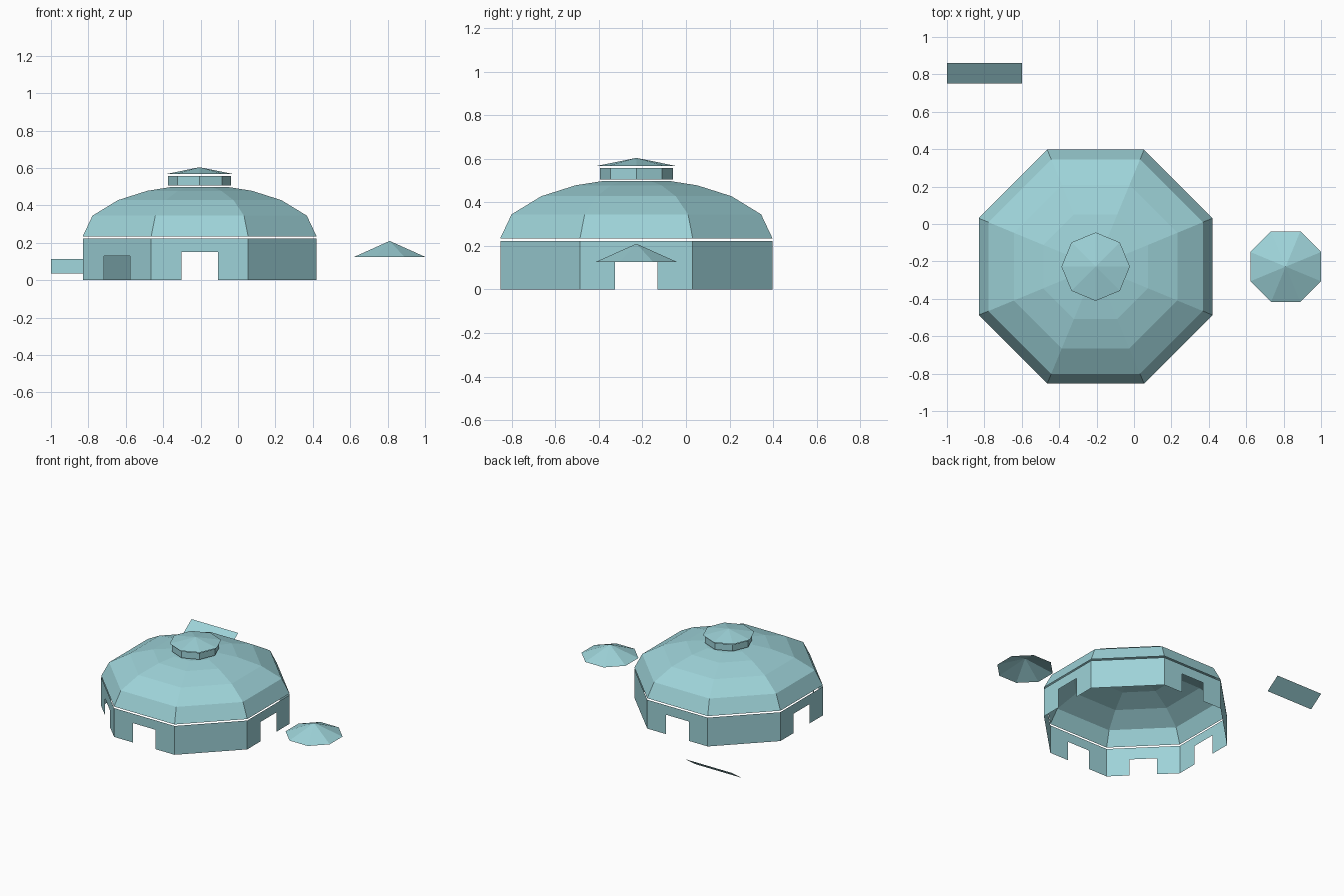
import bpy, bmesh, math
from mathutils import Vector

if "Cube" in bpy.data.objects:
    bpy.data.objects.remove(bpy.data.objects["Cube"])

CX, CY = -0.205, -0.228      # building centre
COS8, TAN8 = math.cos(math.pi / 8), math.tan(math.pi / 8)

mat = bpy.data.materials.new("pale teal")
mat.diffuse_color = (0.34, 0.65, 0.69, 1)
mat.use_nodes = True
mat.node_tree.nodes["Principled BSDF"].inputs["Base Color"].default_value = mat.diffuse_color


def finish(name, bm):
    bmesh.ops.remove_doubles(bm, verts=bm.verts, dist=1e-5)
    me = bpy.data.meshes.new(name)
    bm.to_mesh(me)
    bm.free()
    me.materials.append(mat)
    ob = bpy.data.objects.new(name, me)
    bpy.context.collection.objects.link(ob)
    return ob


def octagon_shell(name, cx, cy, profile, turn=0.0, closed_top=False):
    """Eight-sided sheet through (corner radius, height) pairs; radius 0 is an apex."""
    bm = bmesh.new()
    rings = []
    for r, z in profile:
        if r == 0:
            rings.append([bm.verts.new((cx, cy, z))] * 8)
        else:
            rings.append([bm.verts.new((cx + r * math.cos(turn + i * math.pi / 4),
                                        cy + r * math.sin(turn + i * math.pi / 4), z))
                          for i in range(8)])
    for a, b in zip(rings, rings[1:]):
        for i in range(8):
            j = (i + 1) % 8
            quad = [a[i], a[j], b[j], b[i]]
            bm.faces.new(list(dict.fromkeys(quad)))
    if closed_top:
        bm.faces.new(rings[-1])
    return finish(name, bm)


# Wall ring: eight panels, five with a doorway cut from the floor
APO, WALL_TOP, DOOR_HALF = 0.625, 0.223, 0.098
doors = {0: 0.15, 2: 0.15, 4: 0.15, 6: 0.15, 5: 0.13}   # panel -> doorway height
bm = bmesh.new()
half = APO * TAN8
for k in range(8):
    a = k * math.pi / 4
    out = Vector((math.cos(a), math.sin(a), 0))
    side = Vector((-math.sin(a), math.cos(a), 0))

    def panel(s0, s1, z0, z1):
        pts = [(s0, z0), (s1, z0), (s1, z1), (s0, z1)]
        bm.faces.new([bm.verts.new(Vector((CX, CY, z)) + out * APO + side * s)
                      for s, z in pts])

    if k in doors:
        h = doors[k]
        for s0, s1 in ((-half, -DOOR_HALF), (DOOR_HALF, half)):
            panel(s0, s1, 0, h)
            panel(s0, s1, h, WALL_TOP)
        panel(-DOOR_HALF, DOOR_HALF, h, WALL_TOP)
    else:
        panel(-half, half, 0, WALL_TOP)
finish("walls", bm)

# Domed roof, floating just above the walls
dome = [(0.625, 0.235), (0.573, 0.345), (0.437, 0.428), (0.28, 0.478), (0.16, 0.497)]
octagon_shell("dome_roof", CX, CY, [(r / COS8, z) for r, z in dome],
              math.pi / 8, closed_top=True)

# Lantern drum and its cap, with corners on the axes
octagon_shell("lantern_drum", CX, CY, [(0.168, 0.506), (0.168, 0.557)])
octagon_shell("lantern_cap", CX, CY, [(0.183, 0.567), (0, 0.604)])

# Separate small canopy beside the building
octagon_shell("side_canopy", 0.811, CY, [(0.189 / COS8, 0.125), (0, 0.21)], math.pi / 8)

# Separate tilted flap behind the building
bm = bmesh.new()
bm.faces.new([bm.verts.new(p) for p in ((-1, 0.75, 0.036), (-0.6, 0.75, 0.036),
                                        (-0.6, 0.86, 0.114), (-1, 0.86, 0.114))])
finish("tilted_flap", bm)
